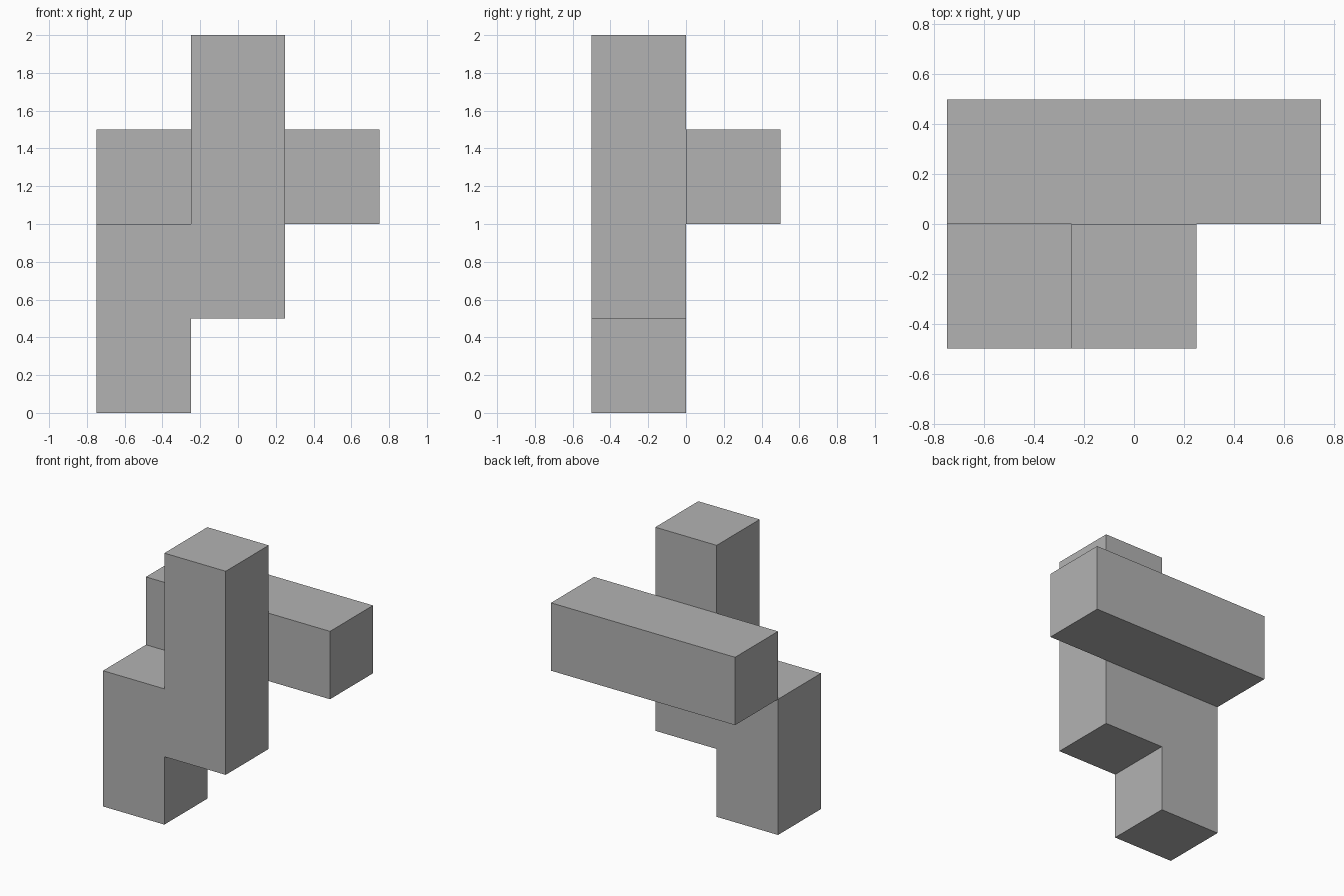
import bpy
import bmesh
from mathutils import Vector

default_cube = bpy.data.objects.get("Cube")
if default_cube:
    bpy.data.objects.remove(default_cube, do_unlink=True)

UNIT = 0.5  # edge of one block

# Single plain grey material
grey = bpy.data.materials.new("plain grey")
grey.use_nodes = True
colour = (0.45, 0.45, 0.45, 1)
grey.diffuse_color = colour
grey.node_tree.nodes["Principled BSDF"].inputs["Base Color"].default_value = colour


def extrude_profile(name, profile, y_front):
    """Extrude an x-z outline, in block units, one block deep towards +y."""
    bm = bmesh.new()
    verts = [bm.verts.new((x * UNIT, y_front, z * UNIT)) for x, z in profile]
    face = bm.faces.new(verts)
    new = bmesh.ops.extrude_face_region(bm, geom=[face])["geom"]
    bmesh.ops.translate(bm, vec=Vector((0, UNIT, 0)),
                        verts=[v for v in new if isinstance(v, bmesh.types.BMVert)])
    bmesh.ops.recalc_face_normals(bm, faces=bm.faces)
    mesh = bpy.data.meshes.new(name)
    bm.to_mesh(mesh)
    bm.free()
    mesh.materials.append(grey)
    obj = bpy.data.objects.new(name, mesh)
    bpy.context.collection.objects.link(obj)
    return obj


# Stepped front piece: short column joined to a raised tall column
extrude_profile("stepped_column", [
    (-1.5, 0), (-0.5, 0), (-0.5, 1), (0.5, 1),
    (0.5, 4), (-0.5, 4), (-0.5, 2), (-1.5, 2)], -UNIT)

# Horizontal bar across the back
extrude_profile("back_bar", [(-1.5, 2), (1.5, 2), (1.5, 3), (-1.5, 3)], 0)
